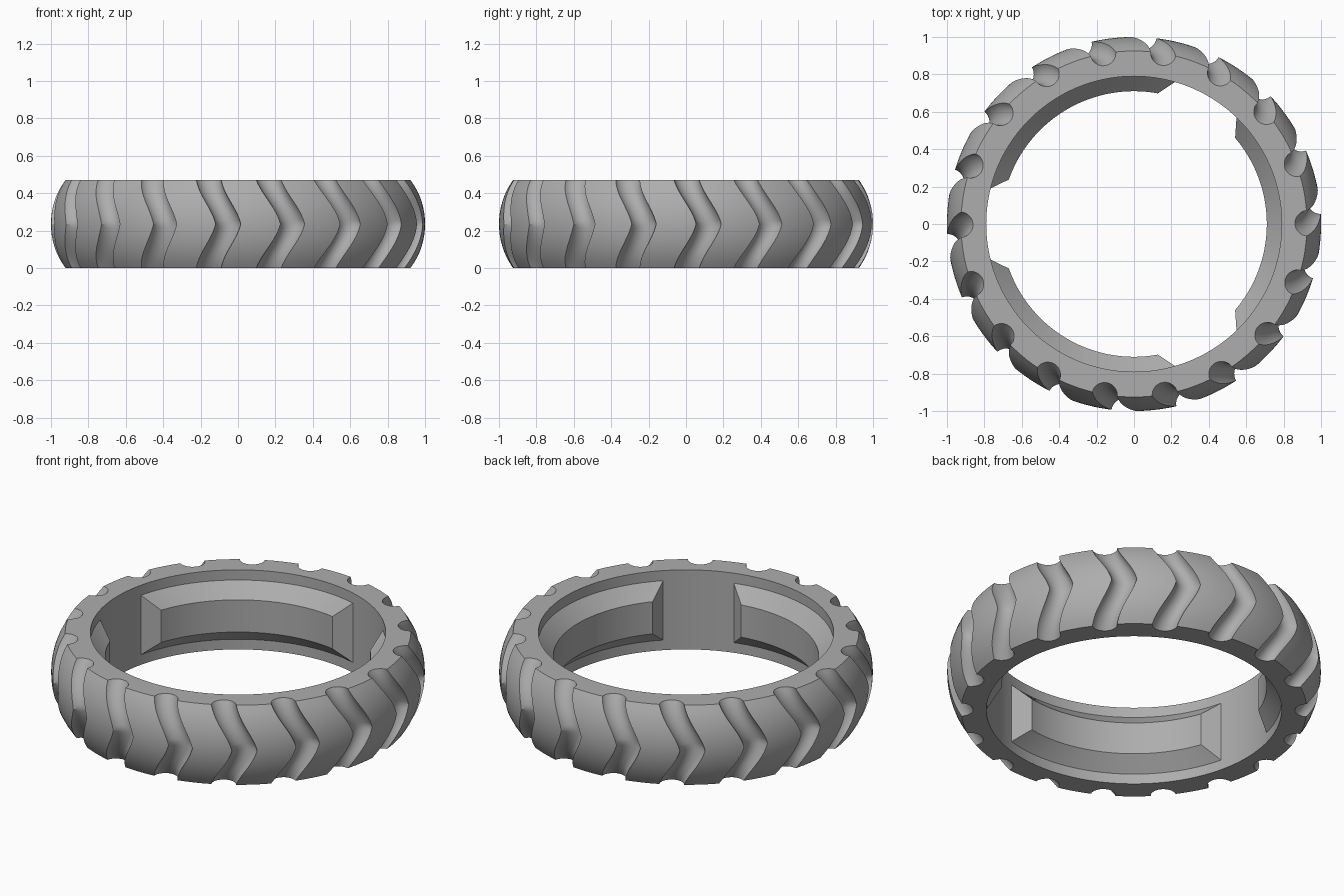
import bpy, bmesh, math
from math import cos, sin, pi, radians, sqrt

cube = bpy.data.objects.get("Cube")
if cube:
    bpy.data.objects.remove(cube, do_unlink=True)

HEIGHT, MID = 0.47, 0.235
BORE, CROWN, ARC = 0.79, 1.0, 0.406
GROOVES = 18

rubber = bpy.data.materials.new("grey_rubber")
rubber.use_nodes = True
GREY = (0.42, 0.42, 0.42, 1)
rubber.diffuse_color = GREY
rubber.node_tree.nodes["Principled BSDF"].inputs["Base Color"].default_value = GREY


def polar(r, angle, z):
    return (r * cos(angle), r * sin(angle), z)


def crown_radius(z):
    d = min(abs(z - MID), MID)
    return CROWN - ARC + sqrt(ARC * ARC - d * d)


def skin(bm, rings, loop=False):
    """Join equal closed rings of points into a solid, capped unless looped."""
    rows = [[bm.verts.new(p) for p in ring] for ring in rings]
    n = len(rows[0])
    pairs = list(zip(rows, rows[1:])) + ([(rows[-1], rows[0])] if loop else [])
    for a, b in pairs:
        for i in range(n):
            j = (i + 1) % n
            bm.faces.new((a[i], a[j], b[j], b[i]))
    if not loop:
        bm.faces.new(rows[0][::-1])
        bm.faces.new(rows[-1])


def finish(bm, name):
    bmesh.ops.recalc_face_normals(bm, faces=bm.faces)
    mesh = bpy.data.meshes.new(name)
    bm.to_mesh(mesh)
    bm.free()
    mesh.materials.append(rubber)
    ob = bpy.data.objects.new(name, mesh)
    bpy.context.collection.objects.link(ob)
    return ob


def activate(ob):
    bpy.ops.object.select_all(action='DESELECT')
    ob.select_set(True)
    bpy.context.view_layer.objects.active = ob


# Tyre ring: crowned outside, straight bore
bm = bmesh.new()
levels = [HEIGHT * i / 16 for i in range(17)]
profile = [(BORE, HEIGHT), (BORE, 0)] + [(crown_radius(z), z) for z in levels]
SEGS = 180
skin(bm, [[polar(r, 2 * pi * s / SEGS, z) for r, z in profile]
          for s in range(SEGS)], loop=True)
tyre = finish(bm, "tyre_ring")


# Chevron grooves: round channels that lean forward toward the crown
def lean(z):
    d = min(abs(z - MID) / 0.25, 1)
    return radians(7) * (0.25 + 0.25 * cos(pi * d) + 0.5 * (1 - d))


bm = bmesh.new()
STEPS, SIDES, RADIUS = 28, 28, 0.068
for g in range(GROOVES):
    rings = []
    for s in range(STEPS + 1):
        z = -0.04 + (HEIGHT + 0.08) * s / STEPS
        a = 2 * pi * g / GROOVES + lean(z)
        cx, cy, _ = polar(crown_radius(z) + 0.003, a, z)
        rings.append([(cx + RADIUS * cos(2 * pi * k / SIDES + a),
                       cy + RADIUS * sin(2 * pi * k / SIDES + a), z)
                      for k in range(SIDES)])
    skin(bm, rings)
cutter = finish(bm, "groove_cutter")
cutter.hide_render = True

cut = tyre.modifiers.new("grooves", 'BOOLEAN')
cut.operation = 'DIFFERENCE'
cut.solver = 'EXACT'
cut.object = cutter
activate(tyre)
bpy.ops.object.modifier_apply(modifier=cut.name)
bpy.data.objects.remove(cutter, do_unlink=True)
bpy.ops.object.shade_smooth_by_angle(angle=radians(30))

# Three raised pads inside the bore, bevelled on all four sides
pad_profile = [(0.80, 0.05, 46.7), (0.71, 0.14, 40.4),
               (0.71, HEIGHT - 0.14, 40.4), (0.80, HEIGHT - 0.05, 46.7)]
PAD_STEPS = 46
for i, name in enumerate(("left_pad", "back_right_pad", "front_right_pad")):
    centre = 2 * pi * i / 3
    bm = bmesh.new()
    skin(bm, [[polar(r, centre + radians(half) * (2 * s / PAD_STEPS - 1), z)
               for r, z, half in pad_profile] for s in range(PAD_STEPS + 1)])
    pad = finish(bm, name)
    activate(pad)
    bpy.ops.object.shade_smooth_by_angle(angle=radians(25))
